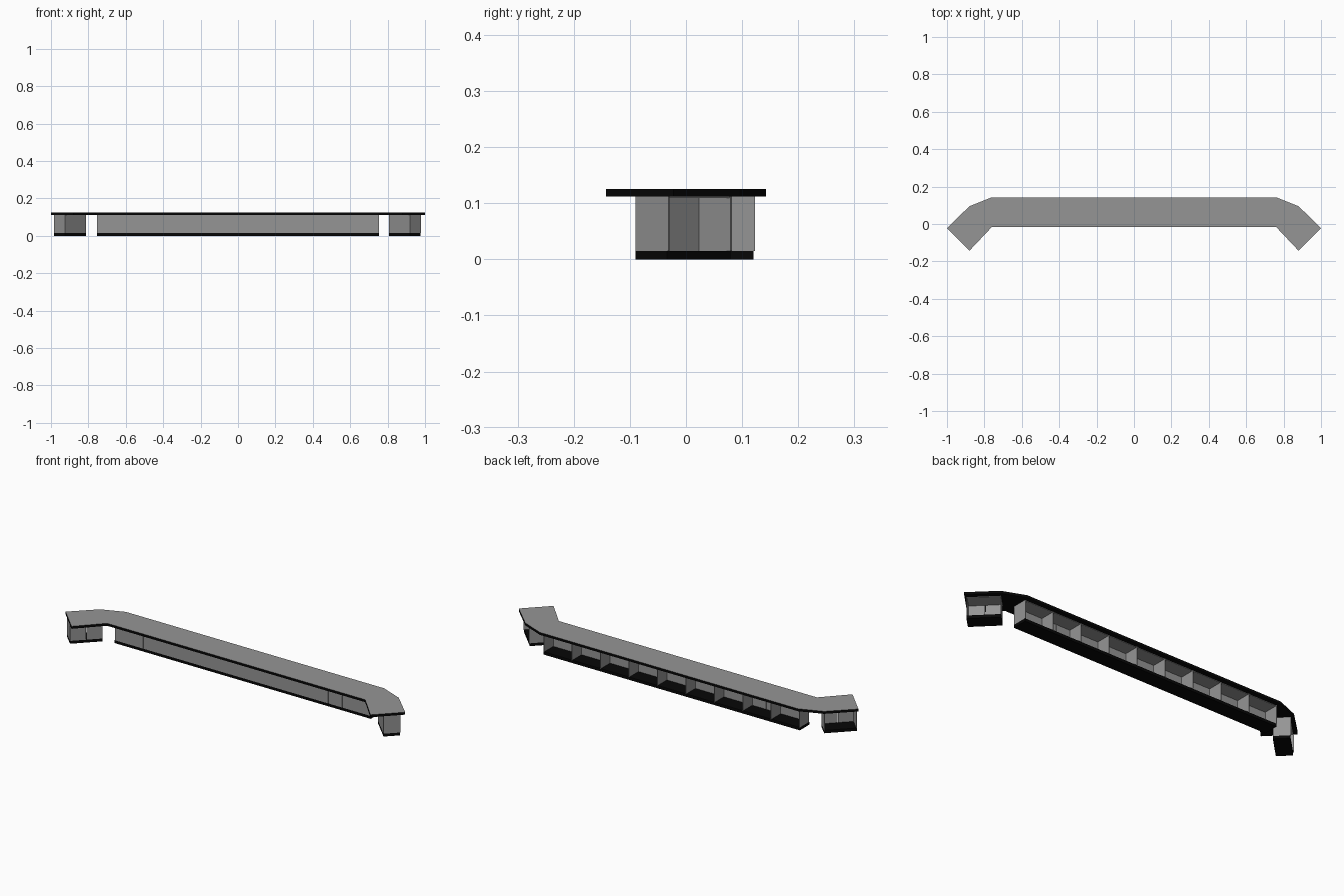
import bpy, bmesh, math
from mathutils import Matrix

if "Cube" in bpy.data.objects:
    bpy.data.objects.remove(bpy.data.objects["Cube"])


def material(name, v):
    m = bpy.data.materials.new(name)
    m.diffuse_color = (v, v, v, 1)
    m.use_nodes = True
    m.node_tree.nodes["Principled BSDF"].inputs["Base Color"].default_value = m.diffuse_color
    return m


GREY = material("mid grey", 0.3)
BLACK = material("black", 0.002)
T = 0.003                        # board thickness
Z0, Z1, Z2 = 0.015, 0.112, 0.125  # plinth top, cabinet top, worktop top
DEPTH = 0.083


def add_box(bm, x0, x1, y0, y1, z0, z1):
    m = Matrix.Translation(((x0 + x1) / 2, (y0 + y1) / 2, (z0 + z1) / 2)) \
        @ Matrix.Diagonal((x1 - x0, y1 - y0, z1 - z0, 1))
    bmesh.ops.create_cube(bm, size=1, matrix=m)


def boxes(name, mat, items, frame):
    bm = bmesh.new()
    for b in items:
        add_box(bm, *b)
    bm.transform(frame)
    me = bpy.data.meshes.new(name)
    bm.to_mesh(me)
    bm.free()
    me.materials.append(mat)
    ob = bpy.data.objects.new(name, me)
    bpy.context.collection.objects.link(ob)


# Open-backed cabinet run: local x along the front, local y towards the back
def cabinet(name, origin, angle, length, bays, split):
    frame = Matrix.Translation((*origin, 0)) @ Matrix.Rotation(math.radians(angle), 4, 'Z')
    w = length / bays
    boxes(name + "_plinth", BLACK, [(0, length, 0, DEPTH - T, 0, Z0)], frame)
    boxes(name + "_ceiling", GREY, [(0, length, T, DEPTH - T, Z1 - T, Z1 - 0.0002)], frame)
    # upright dividers, kept inside the run at both ends
    ups = []
    for i in range(bays + 1):
        x = min(max(i * w, T / 2), length - T / 2)
        ups.append((x - T / 2, x + T / 2, T, DEPTH, Z0, Z1))
    boxes(name + "_dividers", GREY, ups, frame)
    # front panels with hairline gaps
    fronts = []
    g = 0.0007
    for i in range(bays):
        n = 2 if i in split else 1
        for k in range(n):
            a = i * w + k * w / n
            fronts.append((a + g, a + w / n - g, 0, T, Z0, Z1))
    boxes(name + "_front_panels", GREY, fronts, frame)


cabinet("main_cabinet", (-0.754, 0.04), 0, 1.508, 9, (1, 7))
cabinet("right_wing_cabinet", (0.807, 0.023), -45, 0.16, 1, (0,))
cabinet("left_wing_cabinet", (-0.926, -0.09), 45, 0.16, 1, (0,))

# Worktop: mirrored outline, grey upper face with black edges and underside
half = [(0.76, -0.016), (0.88, -0.143), (1.0, -0.022), (0.88, 0.095), (0.76, 0.143)]
outline = half + [(-x, y) for x, y in reversed(half)]
bm = bmesh.new()
base = bm.faces.new([bm.verts.new((x, y, Z1)) for x, y in outline])
ext = bmesh.ops.extrude_face_region(bm, geom=[base], use_keep_orig=True)
for v in ext["geom"]:
    if isinstance(v, bmesh.types.BMVert):
        v.co.z = Z2
bmesh.ops.recalc_face_normals(bm, faces=bm.faces)
for f in bm.faces:
    f.material_index = 0 if f.normal.z > 0.5 else 1
me = bpy.data.meshes.new("worktop")
bm.to_mesh(me)
bm.free()
me.materials.append(GREY)
me.materials.append(BLACK)
bpy.context.collection.objects.link(bpy.data.objects.new("worktop", me))
